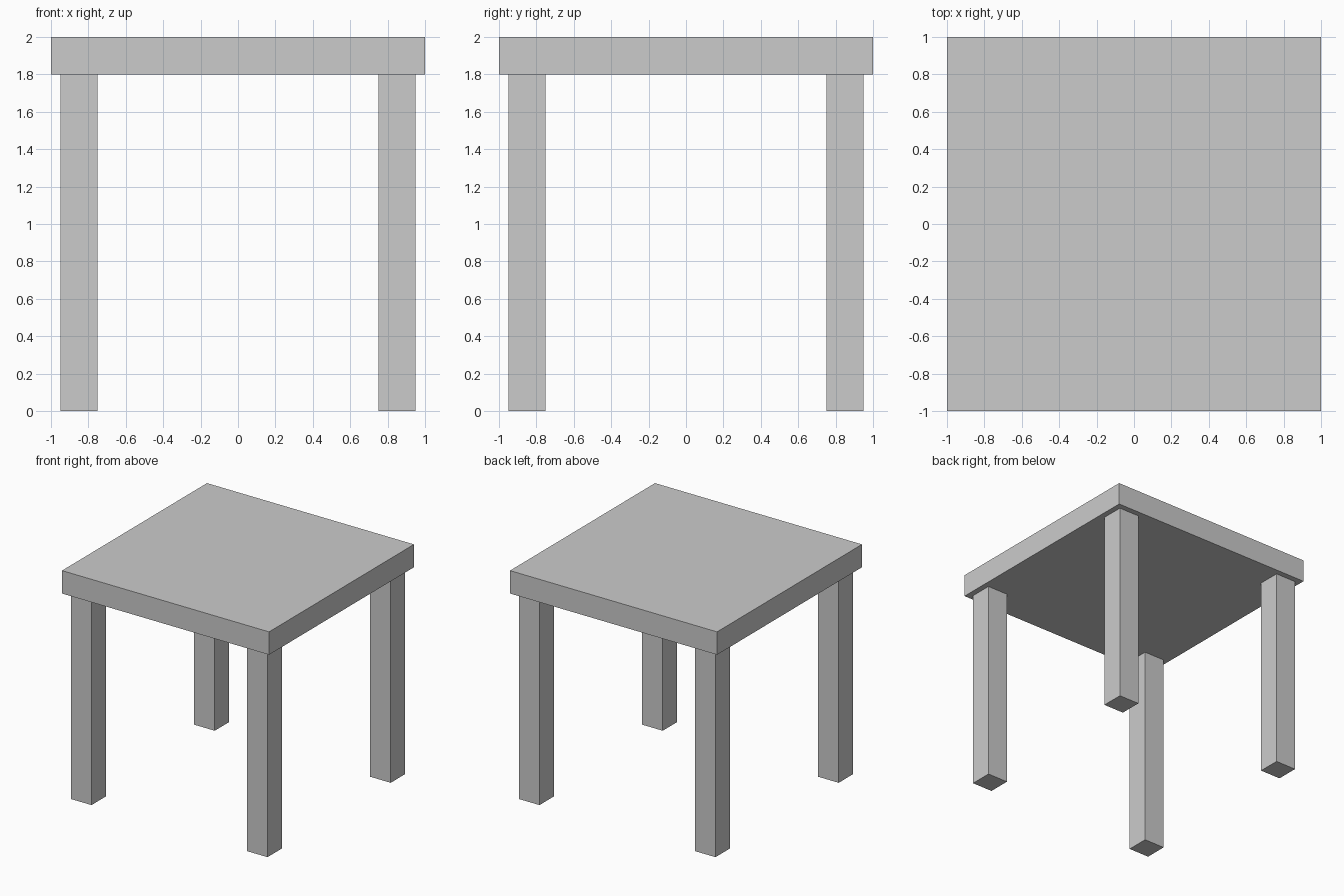
import bpy

if "Cube" in bpy.data.objects:
    bpy.data.objects.remove(bpy.data.objects["Cube"])


def box(name, low, high):
    """Add a named box spanning two opposite corners."""
    centre = [(a + b) / 2 for a, b in zip(low, high)]
    bpy.ops.mesh.primitive_cube_add(size=1, location=centre)
    obj = bpy.context.object
    obj.name = name
    obj.scale = [b - a for a, b in zip(low, high)]
    bpy.ops.object.transform_apply(location=False, rotation=False, scale=True)
    return obj


TOP, THICK = 2.0, 0.2
LEG, LEG_CENTRE = 0.2, 0.85

# Square slab top
box("table_top", (-1, -1, TOP - THICK), (1, 1, TOP))

# Four square legs, set in slightly from the edges
for y_name, sy in (("front", -1), ("back", 1)):
    for x_name, sx in (("left", -1), ("right", 1)):
        x, y, h = sx * LEG_CENTRE, sy * LEG_CENTRE, LEG / 2
        box(f"{y_name}_{x_name}_leg", (x - h, y - h, 0), (x + h, y + h, TOP - THICK))
